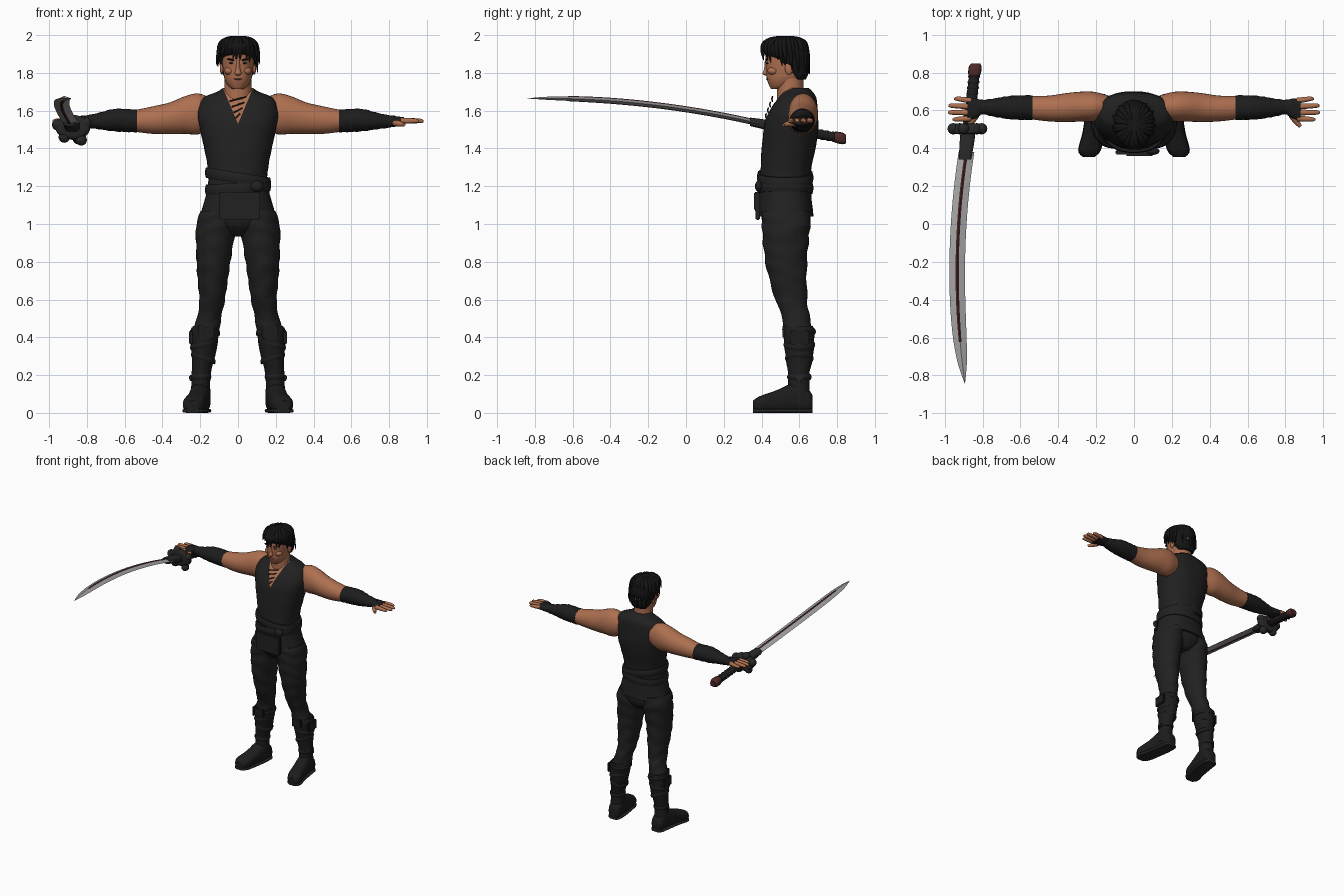
import bpy, bmesh, math, random
from mathutils import Vector

if "Cube" in bpy.data.objects:
    bpy.data.objects.remove(bpy.data.objects["Cube"])
random.seed(4)


def material(name, red, green, blue):
    mat = bpy.data.materials.new(name)
    mat.use_nodes = True
    mat.diffuse_color = (red, green, blue, 1)
    mat.node_tree.nodes["Principled BSDF"].inputs["Base Color"].default_value = mat.diffuse_color
    return mat


def grey(name, value):
    return material(name, value, value, value)


cloth = grey("black cloth", .015)
leather = grey("black leather", .012)
hair = grey("black hair", .007)
iron = grey("dark iron", .02)
steel = grey("grey steel", .36)
skin = material("tan skin", .42, .16, .08)
lips = material("brown lips", .24, .08, .05)
dark_red = material("dark red", .07, .02, .02)


def finish(name, bm, mats, angle=45):
    bmesh.ops.recalc_face_normals(bm, faces=bm.faces)
    mesh = bpy.data.meshes.new(name)
    bm.to_mesh(mesh)
    bm.free()
    for mat in mats:
        mesh.materials.append(mat)
    part = bpy.data.objects.new(name, mesh)
    bpy.context.collection.objects.link(part)
    bpy.ops.object.select_all(action='DESELECT')
    part.select_set(True)
    bpy.context.view_layer.objects.active = part
    bpy.ops.object.shade_smooth_by_angle(angle=math.radians(angle))
    return part


def smooth_rows(rows, steps):
    """Pass a smooth curve through the given stations."""
    rows = [Vector(row) for row in rows]
    padded = [rows[0]] + rows + [rows[-1]]
    result = []
    for before, start, end, after in zip(padded, rows, rows[1:], padded[3:]):
        for k in range(steps):
            t = k / steps
            leave, arrive = (end - before) / 2, (after - start) / 2
            ease = t * t * (3 - 2 * t)
            result.append(start.lerp(end, ease) + leave * (t * (1 - t) ** 2) - arrive * (t * t * (1 - t)))
    return result + [rows[-1]]


def loft(name, axis, rows, mat, sides=28, power=2, steps=4, fold=0, freq=60, shear=0, mirror=1, edit=None, angle=45):
    """Skin rings along an axis; a row is position, two centres, two radii."""
    bm = bmesh.new()
    rings = []
    for t, u, v, ru, rv in smooth_rows(rows, steps):
        ring = []
        for i in range(sides):
            a = math.tau * i / sides
            c, s = math.cos(a), math.sin(a)
            wave = 1 + fold * math.sin(t * freq + 2 * math.sin(a * 2 + t * 9))
            p = u + math.copysign(abs(c) ** (2 / power), c) * ru * wave
            q = v + math.copysign(abs(s) ** (2 / power), s) * rv * wave
            x, y, z = {'x': (t, p, q), 'y': (p, t, q), 'z': (p, q, t)}[axis]
            ring.append(bm.verts.new((x * mirror, y, max(z + shear * (x - u), 0))))
        rings.append(ring)
    for low, high in zip(rings, rings[1:]):
        for i in range(sides):
            j = (i + 1) % sides
            bm.faces.new((low[i], low[j], high[j], high[i]))
    bm.faces.new(rings[0])
    bm.faces.new(rings[-1])
    extra = edit(bm) if edit else []
    return finish(name, bm, [mat] + extra, angle)


def strap(name, height, x, y, rx, ry, mat, half=.015, **options):
    rows = [(height + k * half, x, y, rx - abs(k) * .005, ry - abs(k) * .005) for k in (-1, 0, 1)]
    loft(name, 'z', rows, mat, **options)


def ball(name, place, size, mat, tilt=0):
    bm = bmesh.new()
    bmesh.ops.create_uvsphere(bm, u_segments=16, v_segments=10, radius=1)
    part = finish(name, bm, [mat])
    part.location, part.scale, part.rotation_euler.y = place, size, tilt


def box(name, place, size, mat):
    bm = bmesh.new()
    bmesh.ops.create_cube(bm, size=1)
    bmesh.ops.scale(bm, vec=size, verts=bm.verts)
    bmesh.ops.bevel(bm, geom=bm.edges[:], offset=.006, segments=2, affect='EDGES')
    finish(name, bm, [mat]).location = place


def cord(name, points, mat, thickness, taper):
    curve = bpy.data.curves.new(name, 'CURVE')
    curve.dimensions, curve.bevel_depth = '3D', thickness
    curve.bevel_resolution, curve.resolution_u = 2, 6
    line = curve.splines.new('NURBS')
    line.points.add(len(points) - 1)
    for point, place, width in zip(line.points, points, taper):
        point.co = (*place, 1)
        point.radius = width
    line.order_u, line.use_endpoint_u = 3, True
    curve.materials.append(mat)
    bpy.context.collection.objects.link(bpy.data.objects.new(name, curve))


# Sleeveless shirt with an open V at the chest
v_bottom, v_slope = 1.53, .42


def neckline(bm):
    for way in (1, -1):
        bmesh.ops.bisect_plane(bm, geom=bm.verts[:] + bm.edges[:] + bm.faces[:],
                               plane_co=(0, 0, v_bottom), plane_no=(way, 0, -v_slope))
    for face in bm.faces:
        centre = face.calc_center_median()
        inside = abs(centre.x) < v_slope * (centre.z - v_bottom)
        face.material_index = int(inside and centre.y < .56)
    return [skin]


loft("shirt", 'z', [(1.04, 0, .53, .2, .145), (1.2, 0, .525, .16, .135), (1.3, 0, .53, .16, .135),
                    (1.45, 0, .55, .19, .145), (1.55, 0, .56, .21, .14), (1.62, 0, .575, .21, .12),
                    (1.67, 0, .59, .18, .1), (1.7, 0, .59, .11, .08), (1.72, 0, .59, .08, .06)],
     cloth, sides=40, power=2.3, fold=.008, edit=neckline)
for i in range(4):
    height, depth, half = 1.56 + i * .03, .425 + i * .011, .012 + i * .011
    ends = [(way * half, depth, height + .012 + way * .012) for way in (-1, 1)]
    cord("chest_lace", [ends[0], (0, depth - .006, height + .012), ends[1]], leather, .004, (1, 1, 1))

# Sash and front flap
for height, slope in ((1.245, -.16), (1.19, .06)):
    strap("sash", height, 0, .525, .175, .15, cloth, half=.028, sides=40, power=2.3, shear=slope)
box("front_flap", (.01, .38, 1.095), (.215, .025, .15), cloth)
box("flap_overlay", (.03, .37, 1.12), (.15, .02, .1), cloth)
ball("sash_knot", (.1, .385, 1.2), (.035, .02, .03), cloth)

# Trouser seat
loft("trouser_seat", 'z', [(.935, 0, .54, .05, .07), (.98, 0, .535, .15, .115), (1.03, 0, .53, .19, .13),
                           (1.1, 0, .53, .18, .13)], cloth, sides=36)

foot = [(.67, .195, .05, .03, .04), (.65, .195, .06, .048, .06), (.58, .2, .08, .054, .08),
        (.48, .215, .06, .055, .06), (.39, .235, .044, .057, .044), (.355, .24, .035, .03, .03)]

for way, tag in ((1, "left_"), (-1, "right_")):
    # Trouser leg
    loft(tag + "trouser_leg", 'z', [(1.07, .105, .53, .09, .125), (1, .115, .53, .106, .128), (.8, .13, .53, .09, .11),
                                    (.6, .137, .557, .068, .085), (.52, .15, .58, .064, .073), (.44, .167, .59, .068, .08)],
         cloth, steps=9, fold=.03, mirror=way)

    # Boot with straps and shin guard
    loft(tag + "boot_shaft", 'z', [(.46, .17, .595, .068, .078), (.42, .175, .597, .075, .083), (.3, .183, .6, .062, .073),
                                   (.2, .195, .597, .05, .057), (.05, .2, .6, .054, .06)],
         leather, steps=6, fold=.018, mirror=way)
    loft(tag + "boot_foot", 'y', foot, leather, power=2.5, mirror=way)
    loft(tag + "boot_sole", 'y', [(y, x, .011, rx + .003, .011) for y, x, z, rx, rz in foot],
         iron, power=4, mirror=way)
    for height, x, radius, slope in ((.43, .172, .078, .1), (.36, .18, .074, -.2), (.29, .184, .066, .3), (.19, .196, .055, 0)):
        strap(tag + "boot_strap", height, x, .6, radius, radius + .01, leather, shear=slope, mirror=way)
    box(tag + "boot_buckle", (.25 * way, .6, .185), (.02, .04, .03), iron)
    box(tag + "shin_flap", (.25 * way, .6, .4), (.02, .1, .075), leather)
    box(tag + "knee_pad", (.17 * way, .52, .43), (.085, .02, .07), leather)

    # Bare arm, bracer and half glove
    loft(tag + "arm", 'x', [(.14, .62, 1.585, .06, .08), (.21, .62, 1.583, .078, .108), (.28, .62, 1.577, .079, .1),
                            (.36, .615, 1.56, .076, .084), (.45, .61, 1.55, .068, .073), (.56, .615, 1.545, .06, .055)],
         skin, mirror=way)
    loft(tag + "bracer", 'x', [(.535, .615, 1.545, .066, .06), (.65, .615, 1.55, .062, .06),
                               (.74, .615, 1.545, .048, .043), (.8, .618, 1.543, .038, .033), (.83, .615, 1.545, .044, .03)],
         leather, steps=7, fold=.025, freq=140, mirror=way)
    loft(tag + "glove", 'x', [(.81, .615, 1.543, .04, .03), (.84, .61, 1.545, .053, .025), (.88, .605, 1.545, .058, .02)],
         leather, power=2.5, mirror=way)
    for k, tip in enumerate((.958, .982, .98, .95)):
        y = .558 + k * .031
        spread = (k - 1) * .005
        loft(tag + "finger", 'x', [(.86, y, 1.547, .016, .016), (tip - .02, y + spread, 1.546, .012, .012),
                                   (tip, y + spread, 1.543, .005, .005)], skin, sides=12, mirror=way)
    cord(tag + "thumb", [(way * .835, .575, 1.535), (way * .855, .54, 1.53), (way * .88, .515, 1.525)],
         skin, .016, (1.2, 1, .6))

    # Paired face features
    ball(tag + "eye", (.034 * way, .431, 1.852), (.014, .007, .005), iron)
    ball(tag + "brow", (.036 * way, .427, 1.87), (.024, .008, .005), hair, tilt=-.2 * way)
    ball(tag + "cheek", (.045 * way, .463, 1.81), (.028, .032, .022), skin)
    ball(tag + "ear", (.086 * way, .545, 1.825), (.01, .022, .034), skin)

# Head and neck
loft("neck", 'z', [(1.6, 0, .57, .09, .09), (1.7, 0, .553, .073, .071), (1.8, 0, .55, .07, .074)], skin)
loft("head", 'z', [(1.715, 0, .485, .03, .035), (1.73, 0, .505, .05, .063), (1.76, 0, .52, .068, .09),
                   (1.8, 0, .535, .078, .11), (1.9, 0, .535, .085, .115), (1.95, 0, .53, .07, .095),
                   (1.98, 0, .53, .02, .03)], skin, power=2.2)
loft("nose", 'z', [(1.787, 0, .425, .01, .008), (1.797, 0, .423, .019, .018), (1.82, 0, .425, .012, .012),
                   (1.865, 0, .425, .009, .008)], skin, sides=14)
ball("mouth", (0, .431, 1.767), (.025, .008, .004), lips)
ball("chin", (0, .465, 1.733), (.03, .024, .017), skin)

# Hair: a cap with swept locks from the crown
loft("hair_cap", 'z', [(1.765, 0, .6, .06, .033), (1.8, 0, .588, .084, .062), (1.85, 0, .563, .097, .088),
                       (1.92, 0, .527, .102, .128), (1.96, 0, .517, .086, .107), (1.99, 0, .52, .03, .04)],
     hair, sides=36, fold=.02, freq=90)
locks = 30
for i in range(locks):
    a = math.tau * i / locks + random.uniform(-.1, .1)
    side, front = math.sin(a), math.cos(a)
    reach = .13 * front * (.94 + .06 * front)
    end = 1.84 + .045 * front + random.uniform(-.02, .015)
    cord("hair_lock", [(side * .03, .525 - front * .03, 1.984), (side * .075, .525 - front * .09, 1.975),
                       (side * .105, .528 - reach, 1.93), (side * .1 + random.uniform(-.02, .02), .54 - reach, end)],
         hair, .017, (.7, 1, .9, .1))


# Long curved blade below the right hand
def blade_rows(first, last, width, thickness, count=12):
    rows = []
    for k in range(count + 1):
        t = first + (last - first) * k / count
        bow = t * (1 - t)
        point = 1.01 - t ** 9
        rows.append((.38 - 1.225 * t, -.885 - .008 * t - .18 * bow, 1.535 + .13 * t + .15 * bow,
                     width * point, thickness * point))
    return rows


loft("sword_blade", 'y', blade_rows(0, 1, .041, .014), steel, sides=4, angle=25)
loft("blade_groove", 'y', blade_rows(.03, .82, .012, .016), dark_red, sides=8)


# Hilt parts share one sloping centre line
def hilt(name, stations, mat, height=.9, **options):
    rows = [(y, -.875 + .11 * (y - .5), 1.512 - .18 * (y - .5), radius, radius * height) for y, radius in stations]
    loft(name, 'y', rows, mat, **options)


hilt("blade_collar", [(.34, .032), (.42, .038), (.5, .04)], iron, height=.7, power=3)
hilt("sword_guard", [(.475, .07), (.485, .09), (.52, .09), (.53, .07)], iron, height=.7)
for x, z in ((-.955, 1.525), (-.805, 1.535), (-.83, 1.445), (-.92, 1.46), (-.9, 1.565)):
    ball("guard_lobe", (x, .503, z), (.03, .03, .03), iron)
hilt("sword_grip", [(.5, .026), (.65, .029), (.8, .027)], leather)
for i in range(9):
    middle = .54 + .03 * i
    hilt("grip_wrap", [(middle - .008, .028), (middle, .032), (middle + .008, .028)], leather)
hilt("sword_pommel", [(.785, .03), (.8, .034), (.83, .034), (.848, .024)], dark_red, power=2.6)
